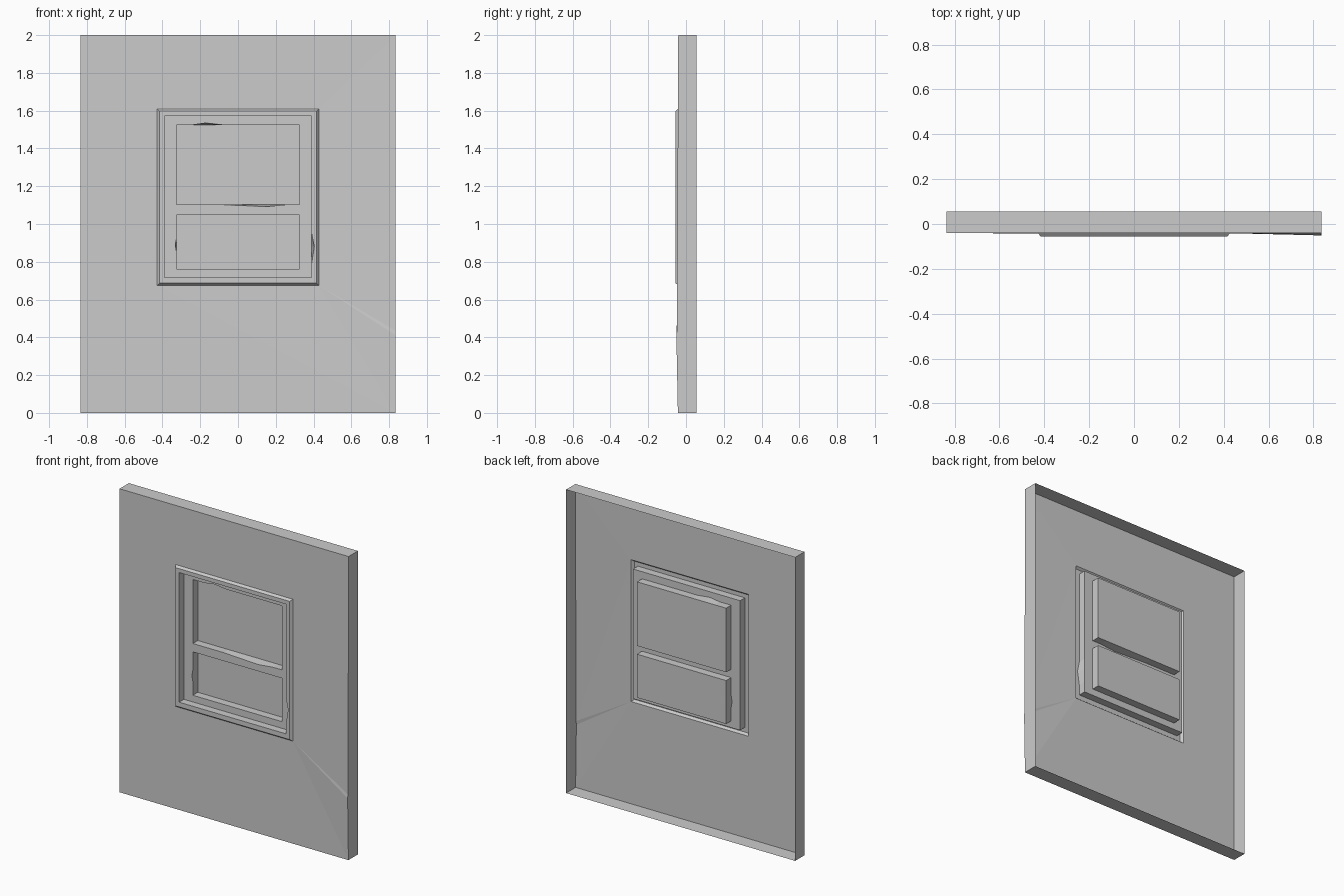
import bpy, bmesh

if "Cube" in bpy.data.objects:
    bpy.data.objects.remove(bpy.data.objects["Cube"])

WALL_Y, FRAME_Y, SASH_Y, PANE_Y, BACK_Y = -0.041, -0.056, -0.006, 0.046, 0.056


def rect(x0, x1, z0, z1, chips=None):
    """Rectangle outline; chips maps side index to extra (x, z) points."""
    corners = [(x0, z0), (x1, z0), (x1, z1), (x0, z1)]
    pts = []
    for i, c in enumerate(corners):
        pts.append(c)
        pts += (chips or {}).get(i, [])
    return pts


def loop(bm, pts, y):
    verts = [bm.verts.new((x, y, z)) for x, z in pts]
    for a, b in zip(verts, verts[1:] + verts[:1]):
        bm.edges.new((a, b))
    return verts


def loop_edges(bm, verts):
    return [bm.edges.get((a, b)) for a, b in zip(verts, verts[1:] + verts[:1])]


def bridge(bm, a, b):
    n = len(a)
    for i in range(n):
        j = (i + 1) % n
        bm.faces.new((a[i], a[j], b[j], b[i]))


def fill(bm, *loops):
    """Flat face bounded by an outer loop and any holes."""
    edges = [e for l in loops for e in loop_edges(bm, l)]
    bmesh.ops.triangle_fill(bm, edges=edges, use_beauty=True, normal=(0, -1, 0))


def finish(bm, name):
    bmesh.ops.recalc_face_normals(bm, faces=bm.faces[:])
    if sum(f.normal.y * f.calc_area() for f in bm.faces) > 0:
        bmesh.ops.reverse_faces(bm, faces=bm.faces[:])
    mesh = bpy.data.meshes.new(name)
    bm.to_mesh(mesh)
    bm.free()
    bpy.context.collection.objects.link(bpy.data.objects.new(name, mesh))


def reveal(bm, straight, chipped, y_front, y_back):
    """Recess walls whose front edge is chipped."""
    front, back = loop(bm, chipped, y_front), loop(bm, straight, y_back)
    bridge(bm, front, back)
    return front, back


# Wall: open-backed shell with a window hole and a worn lower right corner
bm = bmesh.new()
outline = rect(-0.835, 0.835, 0, 2, {1: [(0.835, 0.41), (0.835, 0.435)]})
edge = loop(bm, outline, WALL_Y)
bridge(bm, edge, loop(bm, outline, BACK_Y))
fill(bm, edge, loop(bm, rect(-0.428, 0.428, 0.675, 1.61), WALL_Y))
edge[1].co.y, edge[2].co.y, edge[3].co.y = -0.043, -0.051, -0.048
finish(bm, "wall_panel")

# Window frame: bevelled rim, flat face and inner jambs
bm = bmesh.new()
outer = loop(bm, rect(-0.428, 0.428, 0.675, 1.61), WALL_Y)
face = loop(bm, rect(-0.416, 0.416, 0.687, 1.598), FRAME_Y)
bridge(bm, outer, face)
jamb, _ = reveal(
    bm,
    rect(-0.39, 0.39, 0.718, 1.572, {1: [(0.39, 0.79), (0.39, 0.88), (0.39, 0.95)]}),
    rect(-0.39, 0.39, 0.718, 1.572, {1: [(0.39, 0.79), (0.404, 0.88), (0.39, 0.95)]}),
    FRAME_Y, SASH_Y)
fill(bm, face, jamb)
finish(bm, "window_frame")

# Sash: flat face with two sunken panes, edges lightly chipped
bm = bmesh.new()
holes = []
for z0, z1, flat, worn in (
    (1.103, 1.525,
     {0: [(-0.1, 1.103), (0.15, 1.103), (0.26, 1.103)],
      2: [(-0.08, 1.525), (-0.17, 1.525), (-0.24, 1.525)]},
     {0: [(-0.1, 1.103), (0.15, 1.092), (0.26, 1.103)],
      2: [(-0.08, 1.525), (-0.17, 1.535), (-0.24, 1.525)]}),
    (0.762, 1.048,
     {3: [(-0.325, 0.93), (-0.325, 0.89), (-0.325, 0.85)]},
     {3: [(-0.325, 0.93), (-0.332, 0.89), (-0.325, 0.85)]}),
):
    front, back = reveal(bm, rect(-0.325, 0.325, z0, z1, flat),
                         rect(-0.325, 0.325, z0, z1, worn), SASH_Y, PANE_Y)
    bm.faces.new(back)
    holes.append(front)
fill(bm, loop(bm, rect(-0.39, 0.39, 0.718, 1.572), SASH_Y), *holes)
finish(bm, "window_sash")
